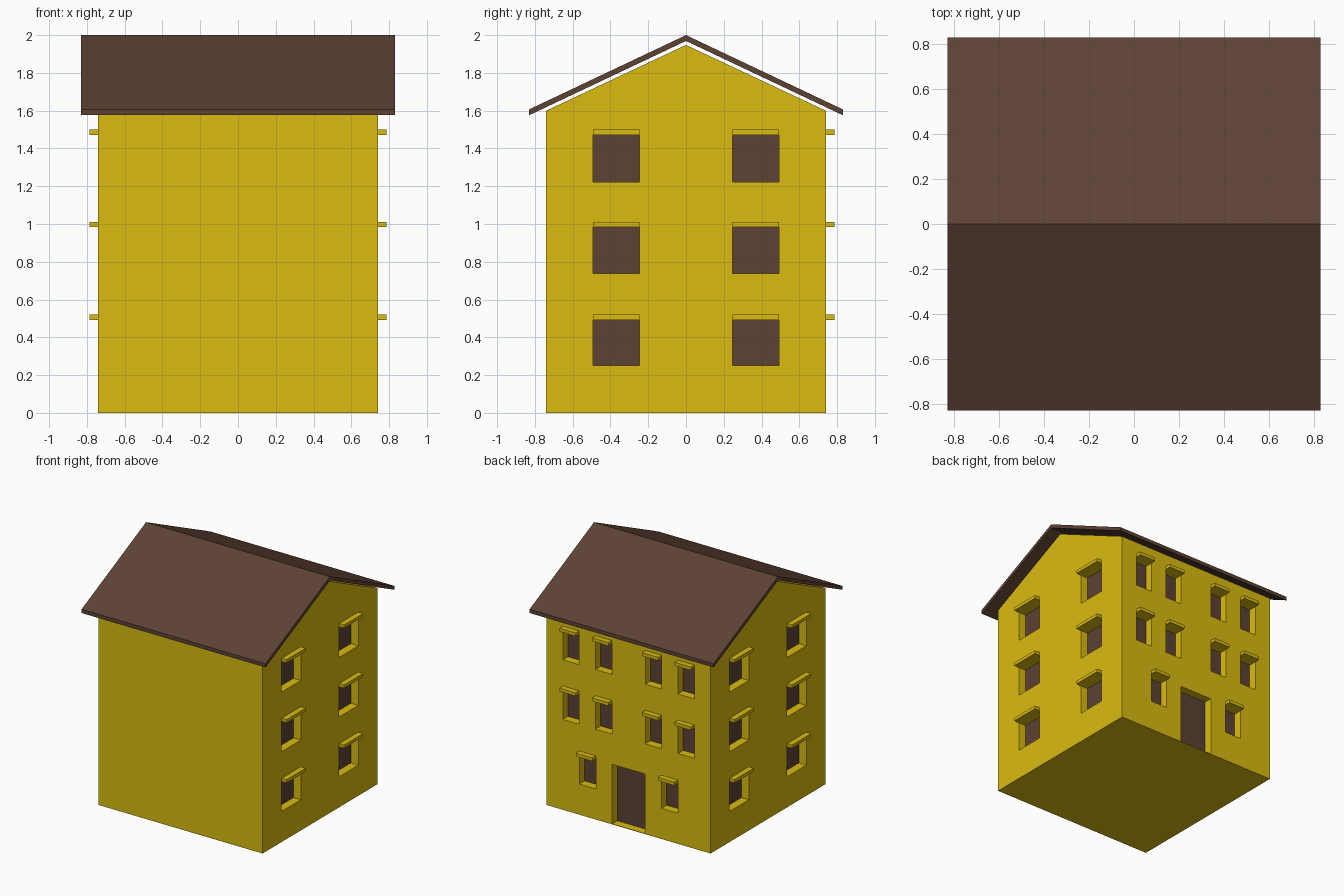
import bpy, bmesh
from mathutils import Vector

if "Cube" in bpy.data.objects:
    bpy.data.objects.remove(bpy.data.objects["Cube"])

W = 0.74        # half width of the walls
DEPTH = 0.07    # recess depth of openings
OUT = 0.045     # how far the lintels stick out


def material(name, rgb):
    m = bpy.data.materials.new(name)
    m.diffuse_color = (*rgb, 1)
    m.use_nodes = True
    m.node_tree.nodes["Principled BSDF"].inputs["Base Color"].default_value = m.diffuse_color
    return m


yellow = material("yellow_plaster", (0.70, 0.497, 0.005))
brown = material("dark_brown", (0.109, 0.0545, 0.0343))


def make_object(name, bm, mat):
    bmesh.ops.recalc_face_normals(bm, faces=bm.faces)
    me = bpy.data.meshes.new(name)
    bm.to_mesh(me)
    bm.free()
    me.materials.append(mat)
    ob = bpy.data.objects.new(name, me)
    bpy.context.collection.objects.link(ob)
    return ob


def extrude_profile(name, pts, half, mat):
    """Extrude a (y, z) outline along x from -half to half."""
    bm = bmesh.new()
    face = bm.faces.new([bm.verts.new((-half, y, z)) for y, z in pts])
    res = bmesh.ops.extrude_face_region(bm, geom=[face])
    verts = [v for v in res["geom"] if isinstance(v, bmesh.types.BMVert)]
    bmesh.ops.translate(bm, verts=verts, vec=(2 * half, 0, 0))
    return make_object(name, bm, mat)


def add_box(bm, side, a0, a1, z0, z1, d0, d1):
    """Box on a wall: a along the wall, d outward from the centre."""
    lo, hi = {"right": ((d0, a0), (d1, a1)), "left": ((-d1, a0), (-d0, a1)),
              "back": ((a0, d0), (a1, d1))}[side]
    lo, hi = Vector((*lo, z0)), Vector((*hi, z1))
    verts = bmesh.ops.create_cube(bm, size=1)["verts"]
    for v in verts:
        v.co = Vector([(l + h) / 2 + c * (h - l) for l, h, c in zip(lo, hi, v.co)])


# Openings: side, start, end, bottom, top
floors = [(0.25, 0.493), (0.737, 0.983), (1.223, 1.472)]
windows = []
for i, (z0, z1) in enumerate(floors):
    for side in ("left", "right"):
        for c in (-0.37, 0.37):
            windows.append((side, c - 0.123, c + 0.123, z0, z1))
    for c in ((-0.37, 0.37) if i == 0 else (-0.52, -0.225, 0.225, 0.52)):
        windows.append(("back", c - 0.074, c + 0.074, z0, z1))
door = ("back", -0.148, 0.148, 0.004, 0.49)

# Gabled walls with recessed openings
walls = extrude_profile("walls", [(-W, 0), (W, 0), (W, 1.6), (0, 1.948), (-W, 1.6)], W, yellow)
cut = bmesh.new()
for o in windows + [door]:
    add_box(cut, *o, W - DEPTH, W + 0.1)
cutter = make_object("opening_cutter", cut, yellow)
cutter.hide_render = True
mod = walls.modifiers.new("openings", "BOOLEAN")
mod.object = cutter
mod.operation = "DIFFERENCE"
mod.solver = "EXACT"
bpy.context.view_layer.objects.active = walls
bpy.ops.object.modifier_apply(modifier=mod.name)
bpy.data.objects.remove(cutter)

# Window panes, door leaf and lintels
panes, leaf, lintels = bmesh.new(), bmesh.new(), bmesh.new()
for side, a0, a1, z0, z1 in windows:
    add_box(panes, side, a0, a1, z0, z1, W - DEPTH - 0.004, W - DEPTH + 0.003)
    add_box(lintels, side, a0, a1, z1, z1 + 0.027, W - 0.01, W + OUT)
add_box(leaf, *door, W - DEPTH - 0.004, W - DEPTH + 0.003)
make_object("window_panes", panes, brown)
make_object("door_leaf", leaf, brown)
make_object("window_lintels", lintels, yellow)

# Roof: thin folded slab hovering just above the gables
E = 0.83
extrude_profile("roof", [(-E, 1.607), (0, 2.0), (E, 1.607),
                         (E, 1.576), (0, 1.969), (-E, 1.576)], E, brown)
